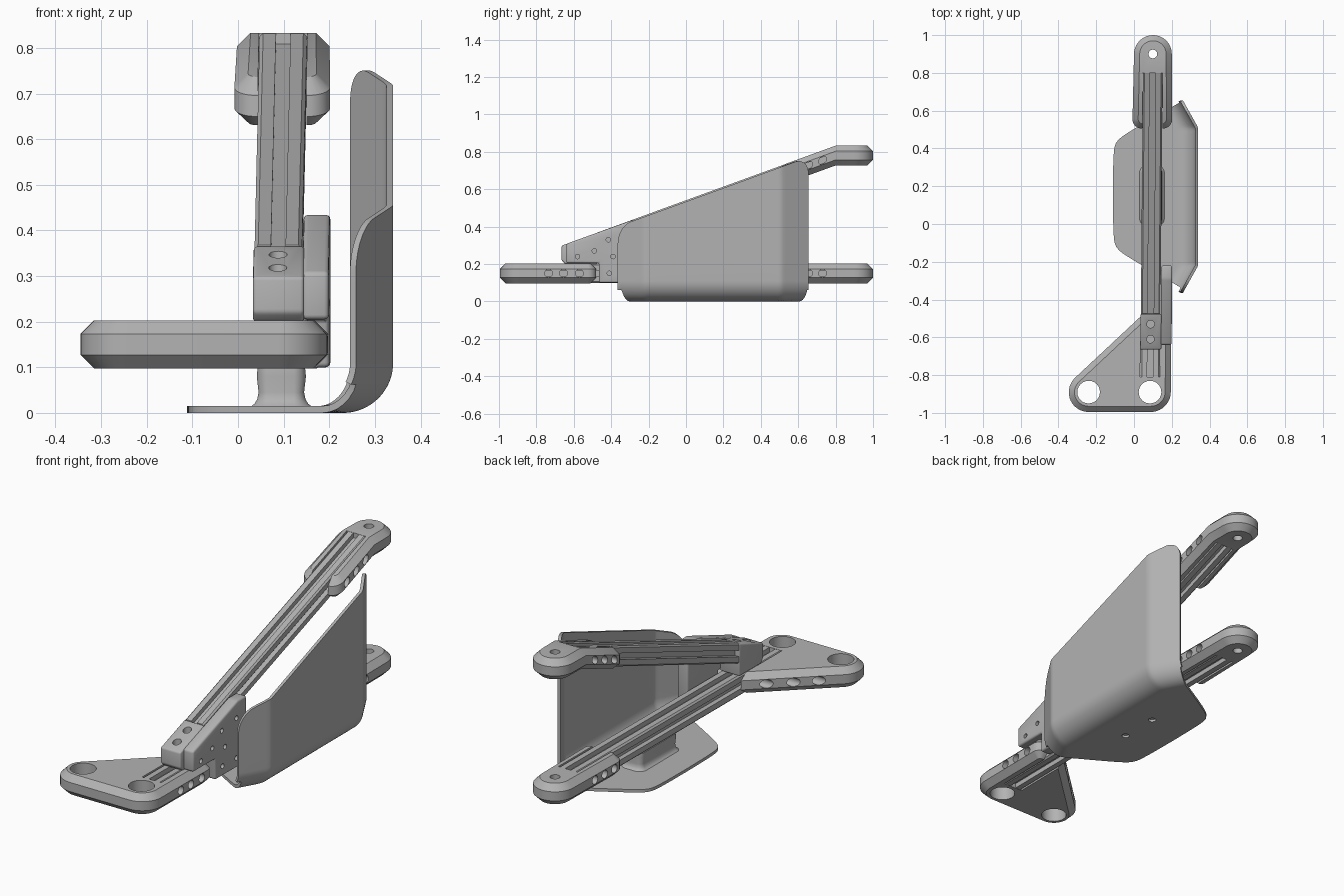
import bpy, bmesh, math
from mathutils import Vector, Matrix

if "Cube" in bpy.data.objects:
    bpy.data.objects.remove(bpy.data.objects["Cube"])

grey = bpy.data.materials.new("plain_grey")
grey.use_nodes = True
grey.diffuse_color = (0.45, 0.45, 0.45, 1)
grey.node_tree.nodes["Principled BSDF"].inputs["Base Color"].default_value = (0.45, 0.45, 0.45, 1)

SLOPE = 0.364          # rise of the upper arm
BEND = 0.8             # y where the upper arm levels out
LIFT = 0.63            # height of the upper arm's end above the lower arm
HALF = 0.052           # half width of the arm bars


def make(name, bm):
    bmesh.ops.recalc_face_normals(bm, faces=bm.faces)
    mesh = bpy.data.meshes.new(name)
    bm.to_mesh(mesh)
    bm.free()
    mesh.materials.append(grey)
    obj = bpy.data.objects.new(name, mesh)
    bpy.context.collection.objects.link(obj)
    return obj


def activate(obj):
    bpy.ops.object.select_all(action='DESELECT')
    obj.select_set(True)
    bpy.context.view_layer.objects.active = obj


def cut(obj, cutters):
    for c in cutters:
        m = obj.modifiers.new("cut", 'BOOLEAN')
        m.operation, m.solver, m.object = 'DIFFERENCE', 'EXACT', c
        activate(obj)
        bpy.ops.object.modifier_apply(modifier=m.name)
        bpy.data.objects.remove(c)


def drill(axis, centre, r, depth):
    bm = bmesh.new()
    bmesh.ops.create_cone(bm, cap_ends=True, segments=24, radius1=r, radius2=r, depth=depth)
    if axis == 'X':
        bmesh.ops.rotate(bm, verts=bm.verts, matrix=Matrix.Rotation(math.pi / 2, 3, 'Y'))
    bmesh.ops.translate(bm, verts=bm.verts, vec=centre)
    return make("cutter", bm)


def channel(y0, y1):
    bm = bmesh.new()
    bmesh.ops.create_cube(bm, size=1)
    for v in bm.verts:
        v.co = (v.co.x * 2 * (HALF + 0.001), y0 if v.co.y < 0 else y1, 0.15 + v.co.z * 0.3)
    return make("cutter", bm)


def finish(obj, upper=False, align=True):
    """Slant the upper arm, line the part up with the arms' axis, and shade."""
    bm = bmesh.new()
    bm.from_mesh(obj.data)
    if upper:
        bmesh.ops.bisect_plane(bm, geom=bm.verts[:] + bm.edges[:] + bm.faces[:],
                               plane_co=(0, BEND, 0), plane_no=(0, 1, 0), dist=0.0005)
    for v in bm.verts:
        if upper:
            v.co.z += LIFT + SLOPE * min(0, v.co.y - BEND)
        if align:
            v.co.x += 0.1 + 0.0085 * (v.co.y - 0.9)
    bm.to_mesh(obj.data)
    bm.free()
    activate(obj)
    bpy.ops.object.shade_smooth_by_angle(angle=math.radians(32))


def pad(name, discs):
    """Chamfered slab around a few discs (x, y, radius)."""
    bm = bmesh.new()
    for z, inset in ((0.097, 0.03), (0.127, 0), (0.173, 0), (0.203, 0.03)):
        for x, y, r in discs:
            for k in range(40):
                a = math.tau * k / 40
                bm.verts.new((x + (r - inset) * math.cos(a), y + (r - inset) * math.sin(a), z))
    res = bmesh.ops.convex_hull(bm, input=bm.verts)
    bmesh.ops.delete(bm, geom=[v for v in bm.verts if not v.link_faces], context='VERTS')
    bmesh.ops.dissolve_limit(bm, angle_limit=0.01, verts=bm.verts, edges=bm.edges)
    return make(name, bm)


def prism(name, outline, x0, x1, bevel):
    """Side outline (y, z) extruded across x."""
    bm = bmesh.new()
    face = bm.faces.new([bm.verts.new((x0, y, z)) for y, z in outline])
    ext = bmesh.ops.extrude_face_region(bm, geom=[face])["geom"]
    bmesh.ops.translate(bm, verts=[g for g in ext if isinstance(g, bmesh.types.BMVert)], vec=(x1 - x0, 0, 0))
    bmesh.ops.recalc_face_normals(bm, faces=bm.faces)
    bmesh.ops.bevel(bm, geom=bm.edges[:], offset=bevel, segments=3, profile=0.5, affect='EDGES')
    return make(name, bm)


def loft(name, rings):
    bm = bmesh.new()
    rows = [[bm.verts.new(p) for p in ring] for ring in rings]
    n = len(rows[0])
    for a, b in zip(rows, rows[1:]):
        for k in range(n):
            bm.faces.new((a[k], a[(k + 1) % n], b[(k + 1) % n], b[k]))
    bm.faces.new(rows[0])
    bm.faces.new(rows[-1])
    return make(name, bm)


# Slotted arm bars
def slotted_bar(name, y0, y1, upper):
    h, s, d, c = HALF, 0.016, 0.024, 0.008
    side = [(h, c - h), (h, -s), (h - d, -s), (h - d, s), (h, s), (h, h - c)]
    section = []
    for k in range(4):
        for u, w in side:
            for _ in range(k):
                u, w = -w, u
            section.append((u, w))
    bar = loft(name, [[(u, y, 0.15 + w) for u, w in section] for y in (y0, y1)])
    finish(bar, upper)


slotted_bar("lower_bar", -0.81, BEND, False)
slotted_bar("upper_bar", -0.475, BEND, True)

# Rounded rear end caps
for name, upper in (("lower_end_cap", False), ("upper_end_cap", True)):
    cap = pad(name, [(0, 0.9, 0.1), (-0.055, 0.555, 0.05), (0.055, 0.555, 0.05)])
    cut(cap, [channel(0.4, BEND), drill('Z', (0, 0.9, 0.15), 0.023, 0.4)]
        + [drill('X', (0, y, 0.15), 0.021, 0.5) for y in (0.58, 0.655, 0.73)])
    finish(cap, upper)

# Triangular front foot
foot = pad("front_foot", [(-0.325, -0.89, 0.105), (0.005, -0.89, 0.105),
                          (0.065, -0.525, 0.045), (-0.025, -0.525, 0.045)])
cut(foot, [channel(-0.81, -0.3)]
    + [drill('Z', (x, -0.89, 0.15), 0.06, 0.4) for x in (-0.325, 0)]
    + [drill('X', (0, y, 0.15), 0.021, 1.2) for y in (-0.735, -0.655, -0.57)])
finish(foot)

# Joint between the arms: end block and side plate
block = prism("joint_block", [(-0.665, 0.298), (-0.475, 0.367), (-0.475, 0.2), (-0.645, 0.2), (-0.665, 0.22)],
              -0.054, 0.058, 0.008)
cut(block, [drill('Z', (0, y, 0.35), 0.02, 0.14) for y in (-0.61, -0.53)])
finish(block)
plate = prism("joint_plate", [(-0.64, 0.205), (-0.64, 0.308), (-0.29, 0.434), (-0.22, 0.434),
                              (-0.22, 0.1), (-0.465, 0.1), (-0.465, 0.205)], 0.054, 0.112, 0.01)
cut(plate, [drill('X', (0.1, y, z), 0.012, 0.06) for y, z in
            ((-0.58, 0.24), (-0.49, 0.27), (-0.415, 0.33), (-0.39, 0.24), (-0.41, 0.15), (-0.3, 0.35), (-0.3, 0.15))])
finish(plate)

# Curved guard sheet
Y0, Y1, R = -0.365, 0.655, 0.11


def guard_column(y):
    wall = 0.34 - 0.56 * max(0, -0.22 - y, y - 0.51)
    edge = -0.1 + 1.76 * max(-0.14 - y, y - 0.45)
    left = 0.5 * (edge - 0.113 + math.sqrt((edge + 0.113) ** 2 + 0.003))
    d = max(0, 1 - min(y - Y0, Y1 - y) / 0.07)
    top = 0.825 + SLOPE * (y - BEND) - 0.09 * (1 - math.sqrt(1 - d * d))
    flat = wall - R
    # distance along the floor and bend, measured from the start of the bend
    start = left - flat
    if start > 0:
        start = R * math.asin(min(0.9, start / R))
    pts = []
    for k in range(41):
        s = start + (R * math.pi / 2 - start) * k / 40
        a = max(0, s) / R
        pts.append((flat + min(0, s) + R * math.sin(a), y, R - R * math.cos(a)))
    return pts + [(wall, y, R + (top - R) * k / 6) for k in range(1, 7)]


bm = bmesh.new()
N = 80
cols = [[bm.verts.new(p) for p in guard_column((Y0 + Y1) / 2 - (Y1 - Y0) / 2 * math.cos(math.pi * i / N))]
        for i in range(N + 1)]
for a, b in zip(cols, cols[1:]):
    for j in range(len(a) - 1):
        bm.faces.new((a[j], b[j], b[j + 1], a[j + 1]))
mesh = bpy.data.meshes.new("guard_sheet")
bm.to_mesh(mesh)
bm.free()
mesh.materials.append(grey)
guard = bpy.data.objects.new("guard_sheet", mesh)
bpy.context.collection.objects.link(guard)
solid = guard.modifiers.new("thickness", 'SOLIDIFY')
solid.thickness, solid.offset = 0.015, -1
activate(guard)
bpy.ops.object.modifier_apply(modifier=solid.name)
cut(guard, [drill('Z', (0.095, y, 0), 0.018, 0.1) for y in (0.05, 0.25)])
finish(guard, align=False)


# Flared pedestal between guard and lower bar
def rounded_ring(z, grow):
    ring = []
    for k in range(32):
        a = math.tau * (k + 0.5) / 32
        c, s = math.cos(a), math.sin(a)
        ring.append((0.095 + math.copysign(0.025, c) + (0.025 + grow) * c,
                     0.15 + math.copysign(0.12, s) + (0.025 + grow) * s, z))
    return ring


pedestal = loft("pedestal", [rounded_ring(z, g) for z, g in
                             ((0.012, 0.02), (0.02, 0.009), (0.03, 0.003), (0.045, 0), (0.08, 0.004), (0.1, 0.002))])
finish(pedestal, align=False)
